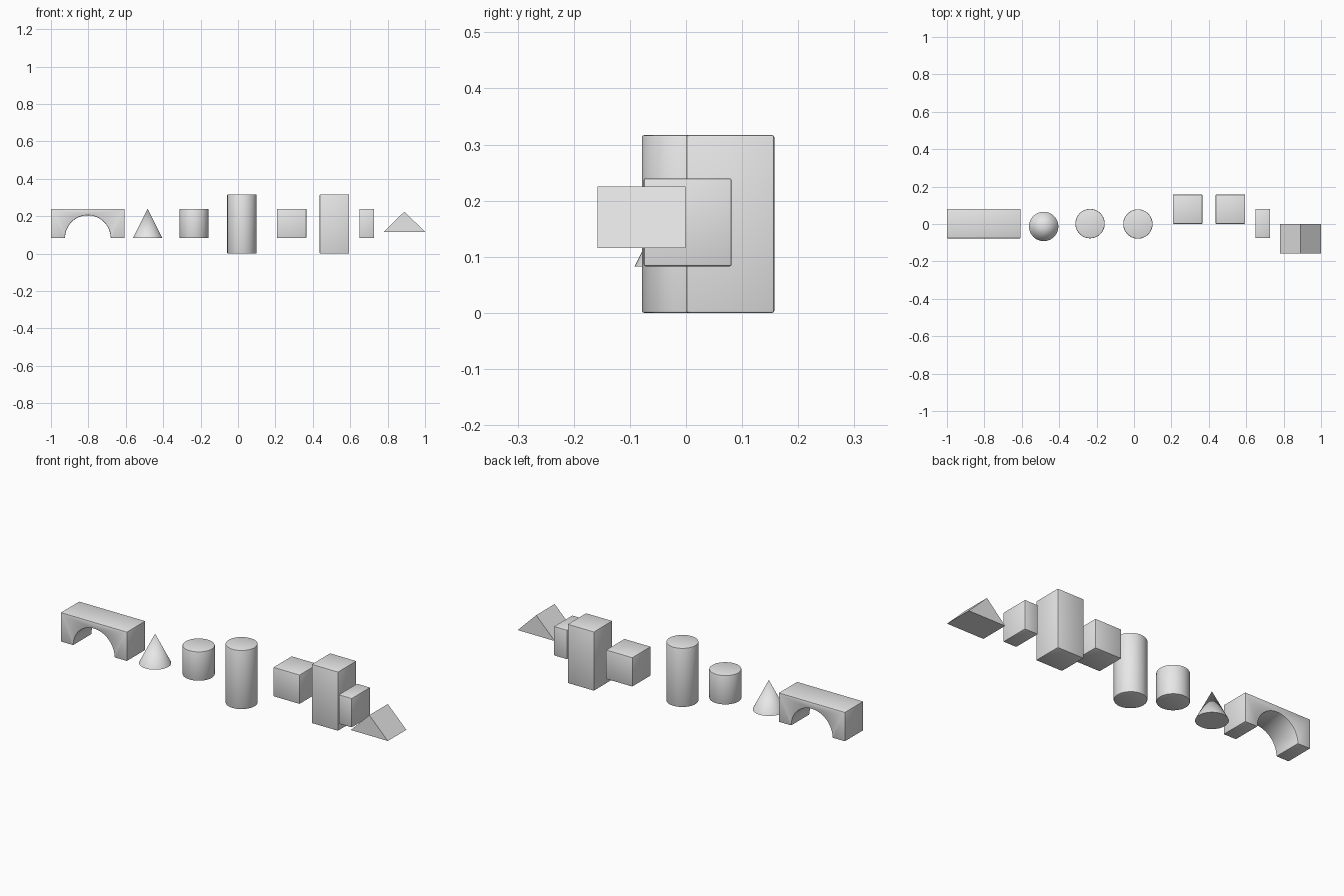
import bpy
import bmesh
from math import cos, sin, pi, radians
from mathutils import Matrix

if "Cube" in bpy.data.objects:
    bpy.data.objects.remove(bpy.data.objects["Cube"], do_unlink=True)

grey = bpy.data.materials.new("light_grey")
grey.use_nodes = True
grey.diffuse_color = (0.8, 0.8, 0.8, 1)
grey.node_tree.nodes["Principled BSDF"].inputs["Base Color"].default_value = (0.8, 0.8, 0.8, 1)

UNIT = 0.157            # side of the basic cube block
LOW, HIGH = 0.083, 0.24  # bottom and top of the one-unit blocks
EDGE = 0.004            # softened edge width


def finish(name, bm, soften=True):
    """Round the sharp edges, then make a shaded object."""
    bmesh.ops.recalc_face_normals(bm, faces=bm.faces)
    if soften:
        sharp = [e for e in bm.edges if e.calc_face_angle(0) > radians(40)]
        bmesh.ops.bevel(bm, geom=sharp, offset=EDGE, segments=2, profile=0.5,
                        affect='EDGES', clamp_overlap=True)
    mesh = bpy.data.meshes.new(name)
    bm.to_mesh(mesh)
    bm.free()
    mesh.materials.append(grey)
    ob = bpy.data.objects.new(name, mesh)
    bpy.context.collection.objects.link(ob)
    bpy.ops.object.select_all(action='DESELECT')
    ob.select_set(True)
    bpy.context.view_layer.objects.active = ob
    bpy.ops.object.shade_smooth_by_angle(angle=radians(30))


def box(name, x, width, y, bottom, top):
    bm = bmesh.new()
    size = Matrix.Diagonal((width, UNIT, top - bottom, 1))
    place = Matrix.Translation((x, y, (bottom + top) / 2))
    bmesh.ops.create_cube(bm, size=1, matrix=place @ size)
    finish(name, bm)


def round_block(name, x, y, bottom, top, tip=UNIT / 2, soften=True):
    bm = bmesh.new()
    bmesh.ops.create_cone(bm, cap_ends=True, segments=64, radius1=UNIT / 2,
                          radius2=tip, depth=top - bottom,
                          matrix=Matrix.Translation((x, y, (bottom + top) / 2)))
    finish(name, bm, soften)


def extruded(name, profile, y, soften=True):
    """Extrude an x-z outline one unit deep about y."""
    bm = bmesh.new()
    face = bm.faces.new([bm.verts.new((x, y - UNIT / 2, z)) for x, z in profile])
    moved = bmesh.ops.extrude_face_region(bm, geom=[face], use_keep_orig=True)["geom"]
    bmesh.ops.translate(bm, vec=(0, UNIT, 0),
                        verts=[v for v in moved if isinstance(v, bmesh.types.BMVert)])
    finish(name, bm, soften)


# Bridge block with a half-round opening
centre, half, radius, steps = -0.803, 0.197, 0.122, 32
arc = [(centre + radius * cos(pi * i / steps), LOW + radius * sin(pi * i / steps))
       for i in range(steps + 1)]
extruded("arch_block", [(centre - half, LOW), (centre - half, HIGH),
                        (centre + half, HIGH), (centre + half, LOW)] + arc, 0.002)

# Round blocks
round_block("cone_block", -0.483, -0.013, LOW, HIGH, tip=0, soften=False)
round_block("short_cylinder", -0.235, 0.002, LOW, HIGH)
round_block("tall_cylinder", 0.021, 0, 0, 2 * UNIT + 0.003)

# Square blocks
box("cube_block", 0.287, UNIT, 0.079, LOW, HIGH)
box("tall_block", 0.515, UNIT, 0.079, 0, 2 * UNIT + 0.003)
box("half_block", 0.689, UNIT / 2, 0.003, LOW, HIGH)

# Triangular roof block
extruded("roof_block", [(0.78, 0.116), (0.89, 0.225), (1, 0.116)], -0.079, soften=False)
